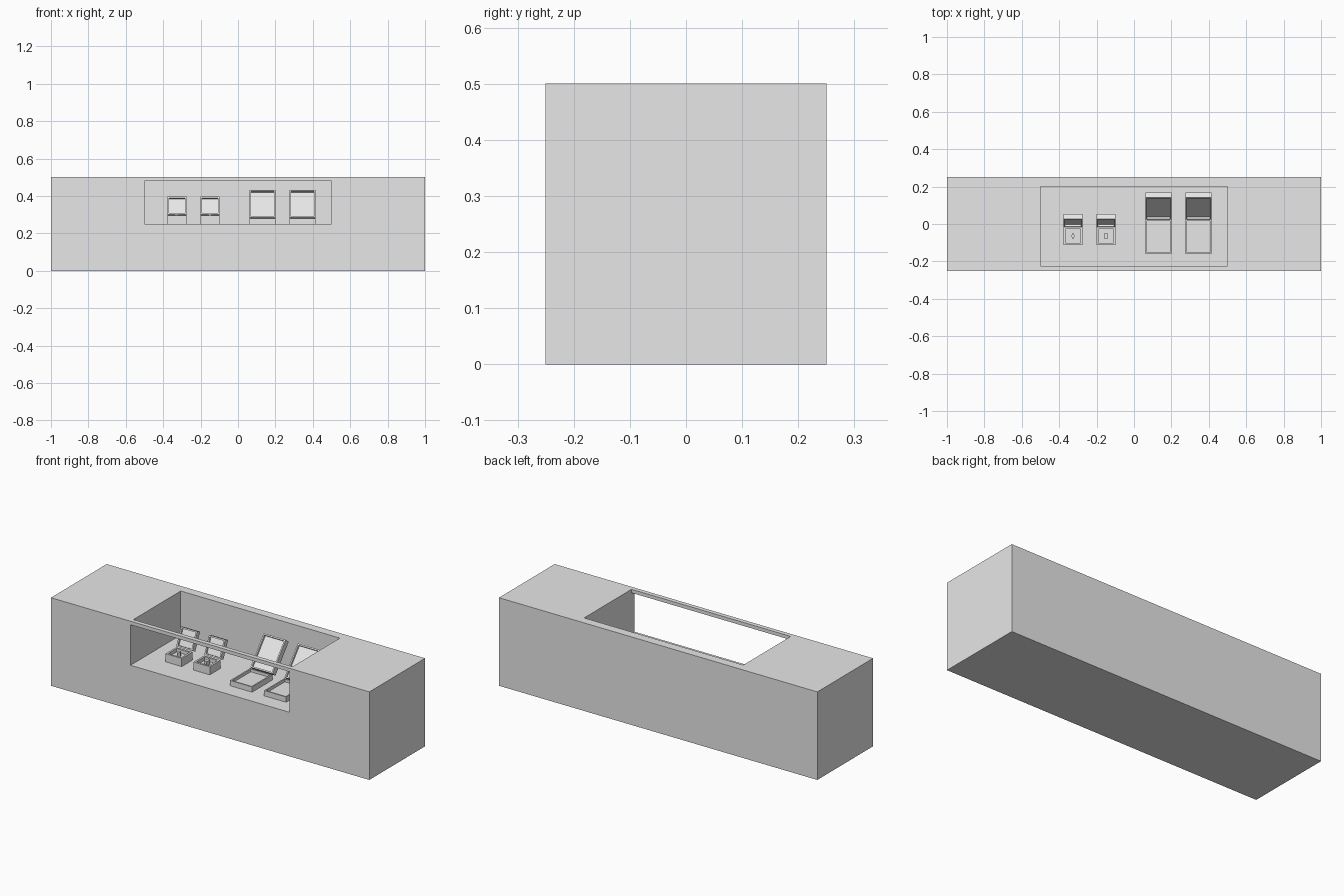
import bpy, bmesh, math
from mathutils import Matrix, Vector

if "Cube" in bpy.data.objects:
    bpy.data.objects.remove(bpy.data.objects["Cube"], do_unlink=True)

grey = bpy.data.materials.new("plain_grey")
grey.use_nodes = True
colour = (0.8, 0.8, 0.8, 1)
grey.diffuse_color = colour
grey.node_tree.nodes["Principled BSDF"].inputs["Base Color"].default_value = colour


def finish(name, bm):
    bmesh.ops.recalc_face_normals(bm, faces=bm.faces)
    mesh = bpy.data.meshes.new(name)
    bm.to_mesh(mesh)
    bm.free()
    mesh.materials.append(grey)
    obj = bpy.data.objects.new(name, mesh)
    bpy.context.collection.objects.link(obj)
    return obj


def box_mesh(low, high):
    low, high = Vector(low), Vector(high)
    bm = bmesh.new()
    bmesh.ops.create_cube(bm, size=1)
    bmesh.ops.scale(bm, vec=high - low, verts=bm.verts)
    bmesh.ops.translate(bm, vec=(low + high) / 2, verts=bm.verts)
    return bm


def tray(name, low, high, rim, depth):
    """Box whose top face is sunk inside a rim."""
    bm = box_mesh(low, high)
    top = max(bm.faces, key=lambda f: f.calc_center_median().z)
    bmesh.ops.inset_individual(bm, faces=[top], thickness=rim)
    inner = bmesh.ops.extrude_face_region(bm, geom=[top])["geom"]
    bmesh.ops.delete(bm, geom=[top], context='FACES')
    verts = [v for v in inner if isinstance(v, bmesh.types.BMVert)]
    bmesh.ops.translate(bm, vec=(0, 0, -depth), verts=verts)
    return finish(name, bm)


# Counter with a display bay open to the top and front
counter = finish("counter", box_mesh((-1, -0.25, 0), (1, 0.25, 0.5)))
profile = [(-0.3, 0.25), (0.2, 0.25), (0.2, 0.6),
           (-0.225, 0.6), (-0.225, 0.48), (-0.3, 0.48)]
bm = bmesh.new()
face = bm.faces.new([bm.verts.new((-0.5, y, z)) for y, z in profile])
side = bmesh.ops.extrude_face_region(bm, geom=[face])["geom"]
bmesh.ops.translate(bm, vec=(1, 0, 0),
                    verts=[v for v in side if isinstance(v, bmesh.types.BMVert)])
cutter = finish("bay_cutter", bm)
cutter.hide_render = True
cut = counter.modifiers.new("bay", 'BOOLEAN')
cut.object = cutter
cut.solver = 'EXACT'
bpy.context.view_layer.objects.active = counter
bpy.ops.object.modifier_apply(modifier=cut.name)
bpy.data.objects.remove(cutter, do_unlink=True)


def jewel_box(name, x, width, front, back, top, rim, sink, length, thick, tilt):
    """Open case: sunken base and a lid leaning back from the hinge."""
    half = width / 2
    tray(name + "_base", (x - half, front, 0.25), (x + half, back, top), rim, sink)
    lid = tray(name + "_lid", (-half, 0, -thick), (half, length, 0), 0.011, 0.012)
    lid.matrix_world = (Matrix.Translation((x, back, top + 0.005))
                        @ Matrix.Rotation(math.radians(90 - tilt), 4, 'X'))


# Two small ring cases on the right, two large cases on the left
for i, x in enumerate((-0.326, -0.15)):
    jewel_box(f"small_case_{i + 1}", x, 0.102, -0.112, -0.016, 0.296,
              0.015, 0.02, 0.105, 0.028, 24)
for i, x in enumerate((0.131, 0.345)):
    jewel_box(f"large_case_{i + 1}", x, 0.139, -0.16, 0.023, 0.28,
              0.011, 0.016, 0.189, 0.034, 39)

# Stones: one diamond outline, one oblong
bm = bmesh.new()
bmesh.ops.create_cone(bm, cap_ends=True, segments=4, radius1=0.01, radius2=0.01, depth=0.026)
bmesh.ops.scale(bm, vec=(1, 1.8, 1), verts=bm.verts)
bmesh.ops.translate(bm, vec=(-0.326, -0.064, 0.288), verts=bm.verts)
finish("diamond_stone", bm)
finish("oblong_stone", box_mesh((-0.159, -0.08, 0.275), (-0.141, -0.048, 0.301)))
